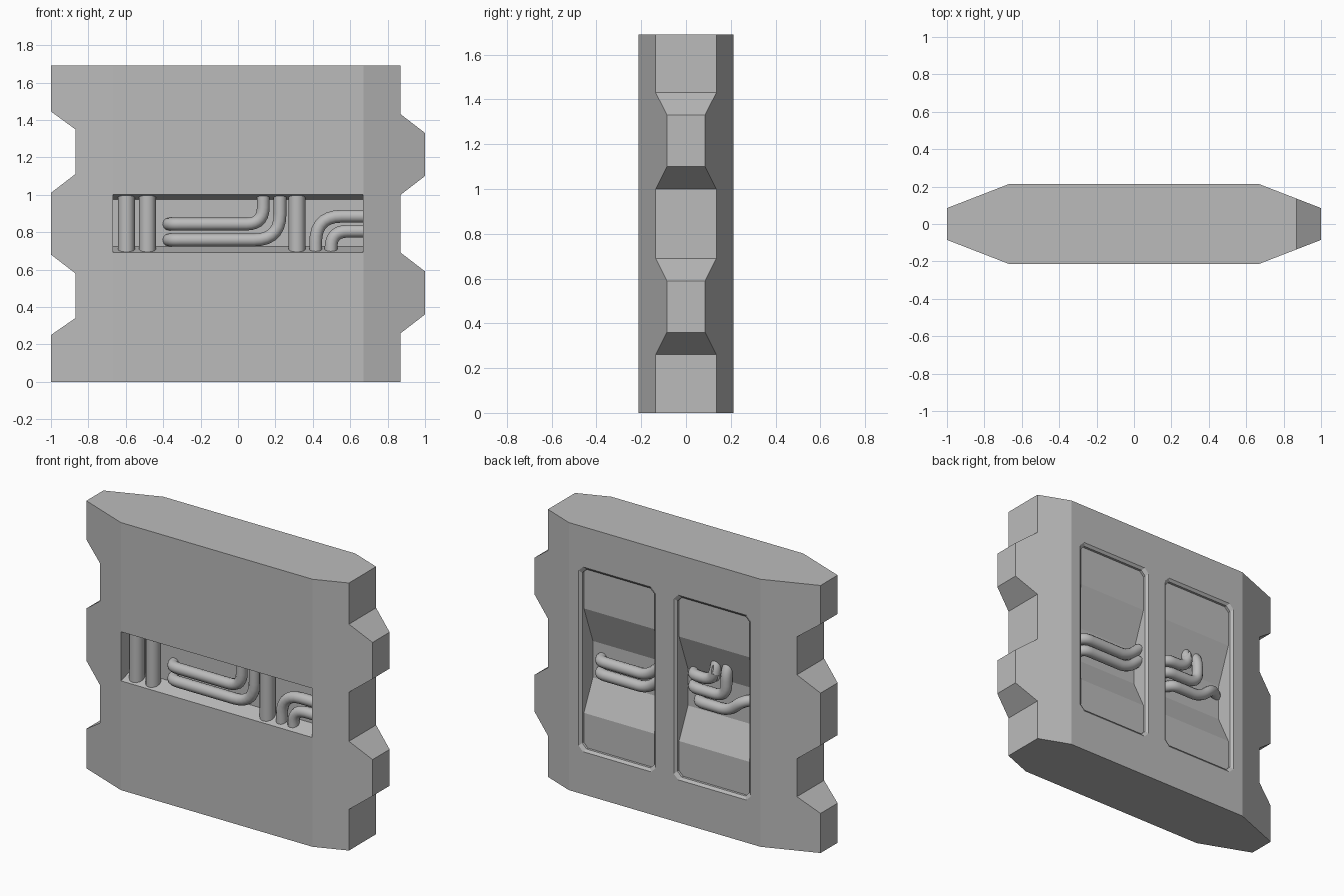
import bpy, bmesh
from mathutils import Vector

if "Cube" in bpy.data.objects:
    bpy.data.objects.remove(bpy.data.objects["Cube"])

grey = bpy.data.materials.new("mid_grey")
grey.diffuse_color = (0.5, 0.5, 0.5, 1)
grey.use_nodes = True
grey.node_tree.nodes["Principled BSDF"].inputs["Base Color"].default_value = grey.diffuse_color


def finish(name, bm):
    bmesh.ops.recalc_face_normals(bm, faces=bm.faces)
    mesh = bpy.data.meshes.new(name)
    bm.to_mesh(mesh)
    bm.free()
    obj = bpy.data.objects.new(name, mesh)
    bpy.context.collection.objects.link(obj)
    mesh.materials.append(grey)
    return obj


def loft(name, rings):
    """Closed solid through a stack of equal-length rings."""
    bm = bmesh.new()
    loops = [[bm.verts.new(p) for p in ring] for ring in rings]
    n = len(loops[0])
    for a, b in zip(loops, loops[1:]):
        for i in range(n):
            j = (i + 1) % n
            bm.faces.new((a[i], a[j], b[j], b[i]))
    bm.faces.new(loops[0])
    bm.faces.new(loops[-1])
    bmesh.ops.recalc_face_normals(bm, faces=bm.faces)
    bmesh.ops.dissolve_limit(bm, angle_limit=0.002, verts=bm.verts, edges=bm.edges)
    return finish(name, bm)


# Panel: chamfered plan, with interlocking teeth along both side edges
FOLD, HALF, TIP = 0.67, 0.213, 0.085
LEFT = [(0, 1), (.25, 1), (.34, .87), (.58, .87), (.68, 1), (1.01, 1),
        (1.11, .87), (1.35, .87), (1.445, 1), (1.69, 1)]
RIGHT = [(0, .87), (.26, .87), (.36, 1), (.59, 1), (.69, .87), (1.0, .87),
         (1.1, 1), (1.33, 1), (1.43, .87), (1.69, .87)]


def width_at(edge, z):
    for (z0, w0), (z1, w1) in zip(edge, edge[1:]):
        if z <= z1:
            return w0 + (w1 - w0) * (z - z0) / (z1 - z0)


def section(z):
    l, r = width_at(LEFT, z), width_at(RIGHT, z)
    hl, hr = (HALF + (TIP - HALF) * (w - FOLD) / (1 - FOLD) for w in (l, r))
    return [(-l, -hl, z), (-FOLD, -HALF, z), (FOLD, -HALF, z), (r, -hr, z),
            (r, hr, z), (FOLD, HALF, z), (-FOLD, HALF, z), (-l, hl, z)]


levels = sorted({z for z, _ in LEFT + RIGHT})
panel = loft("wall_panel", [section(z) for z in levels])


def cut(cutter):
    mod = panel.modifiers.new("cut", 'BOOLEAN')
    mod.operation, mod.solver, mod.object = 'DIFFERENCE', 'EXACT', cutter
    bpy.context.view_layer.objects.active = panel
    bpy.ops.object.modifier_apply(modifier=mod.name)
    bpy.data.objects.remove(cutter)


# Front slot with slightly sloped floor and ceiling
profile = [(-.3, .69), (-HALF, .69), (-.11, .722), (-.11, .975), (-HALF, 1.0), (-.3, 1.0)]
cut(loft("slot_cutter", [[(x, y, z) for y, z in profile] for x in (-.668, .668)]))


def octagon(x0, x1, z0, z1, c, g, y):
    x0, x1, z0, z1 = x0 - g, x1 + g, z0 - g, z1 + g
    return [(x, y, z) for x, z in (
        (x0 + c, z0), (x1 - c, z0), (x1, z0 + c), (x1, z1 - c),
        (x1 - c, z1), (x0 + c, z1), (x0, z1 - c), (x0, z0 + c))]


# Two back windows: bevelled rim, shallow panel and a deep trough across
for x0, x1 in ((.08, .585), (-.585, -.08)):
    box = (x0, x1, .285, 1.42, .03)
    cut(loft("window_cutter", [octagon(*box, .016, .3), octagon(*box, .016, HALF),
                               octagon(*box, 0, .2), octagon(*box, 0, .185)]))
    trough = [(.2, .49), (.185, .5), (.095, .69), (.095, .92), (.185, 1.16), (.2, 1.17)]
    cut(loft("trough_cutter", [[(x, y, z) for y, z in trough]
                               for x in (x0 + .001, x1 - .001)]))

bpy.context.view_layer.objects.active = panel
panel.select_set(True)
bpy.ops.object.shade_smooth_by_angle(angle=0.35)
panel.select_set(False)


def pipe(name, corners, radius, bend=0.06):
    """Round tube along a path whose corners are filleted."""
    pts = [Vector(c) for c in corners]
    path = [pts[0]]
    for a, b, c in zip(pts, pts[1:], pts[2:]):
        d = min(bend, (a - b).length * .95, (c - b).length * .95)
        p, q = b + (a - b).normalized() * d, b + (c - b).normalized() * d
        path += [p * (1 - t) ** 2 + b * 2 * t * (1 - t) + q * t * t
                 for t in (i / 7 for i in range(8))]
    path.append(pts[-1])
    curve = bpy.data.curves.new(name, 'CURVE')
    curve.dimensions = '3D'
    curve.bevel_depth, curve.bevel_resolution, curve.use_fill_caps = radius, 4, True
    spline = curve.splines.new('POLY')
    spline.points.add(len(path) - 1)
    for point, co in zip(spline.points, path):
        point.co = (*co, 1)
    curve.materials.append(grey)
    obj = bpy.data.objects.new(name, curve)
    bpy.context.collection.objects.link(obj)
    bpy.context.view_layer.objects.active = obj
    obj.select_set(True)
    bpy.ops.object.convert(target='MESH')
    bpy.ops.object.shade_smooth_by_angle(angle=0.8)
    obj.select_set(False)


# Front pipes
F, IN = -.155, -.09
for x in (-.597, -.484, .315):
    pipe("front_upright_pipe", [(x, F, .695), (x, F, .995)], .045)
for z, x, bend in ((.843, .135, .09), (.758, .225, .14)):
    pipe("front_elbow_pipe", [(-.37, IN, z), (-.37, F, z), (x, F, z), (x, F, .995)],
         .034, bend)
for z, x, bend in ((.885, .415, .14), (.805, .497, .09)):
    pipe("front_side_pipe", [(.667, F, z), (x, F, z), (x, F, .695)], .034, bend)

# Back pipes lying in the troughs
B, DEEP = .14, .08
for z in (.83, .75):
    pipe("back_double_pipe", [(.52, DEEP, z), (.52, B, z), (.17, B, z),
                              (.08, B, z + .08)], .034)
for z, x in ((.92, -.3), (.84, -.38)):
    pipe("back_elbow_pipe", [(-.13, DEEP, z), (-.13, B, z), (x, B, z),
                             (x, B, 1.02), (x, DEEP, 1.06)], .034, .08)
pipe("back_lower_pipe", [(-.17, DEEP, .76), (-.17, B, .76), (-.4, B, .76),
                         (-.5, B, .85), (-.57, DEEP, .85)], .034)
